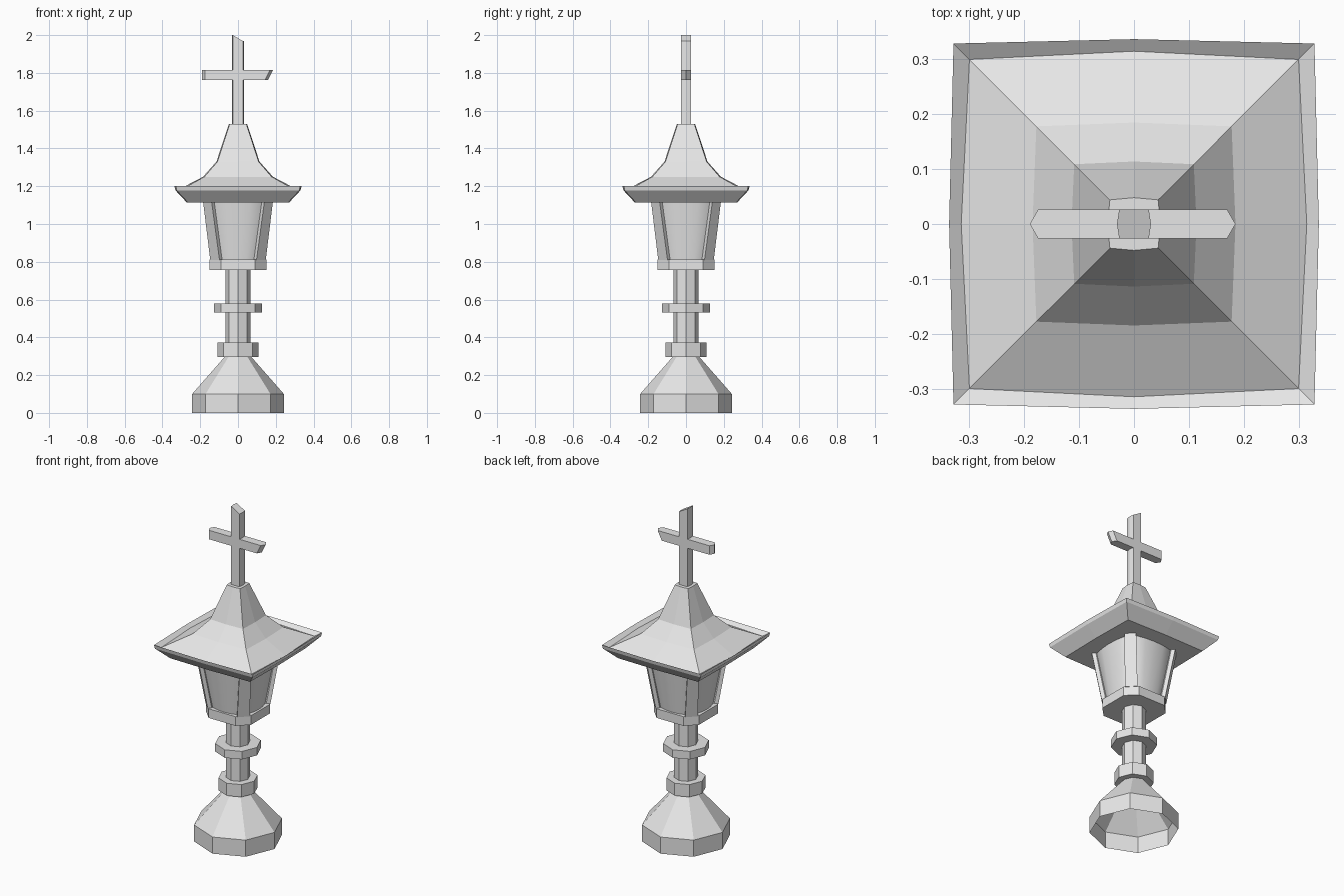
import bpy
import bmesh
from math import sin, cos, tau

if "Cube" in bpy.data.objects:
    bpy.data.objects.remove(bpy.data.objects["Cube"])

stone = bpy.data.materials.new("grey_stone")
stone.use_nodes = True
GREY = (0.8, 0.8, 0.8, 1)
stone.diffuse_color = GREY
stone.node_tree.nodes["Principled BSDF"].inputs["Base Color"].default_value = GREY


def loft(name, rings, bottom=True, top=True, smooth=False):
    """Skin a stack of equal-sized closed rings of 3D points."""
    bm = bmesh.new()
    loops = [[bm.verts.new(p) for p in ring] for ring in rings]
    n = len(loops[0])
    for low, high in zip(loops, loops[1:]):
        for i in range(n):
            j = (i + 1) % n
            bm.faces.new((low[i], low[j], high[j], high[i])).smooth = smooth
    if bottom:
        bm.faces.new(loops[0][::-1])
    if top:
        bm.faces.new(loops[-1])
    bm.normal_update()
    mesh = bpy.data.meshes.new(name)
    bm.to_mesh(mesh)
    bm.free()
    mesh.materials.append(stone)
    obj = bpy.data.objects.new(name, mesh)
    bpy.context.collection.objects.link(obj)
    return obj


def octagon(r, z):
    return [(r * cos(tau * i / 8), r * sin(tau * i / 8), z) for i in range(8)]


def four_sides(side, z):
    """Repeat the points of the +x side around the four sides."""
    ring = []
    for c, s in ((1, 0), (0, 1), (-1, 0), (0, -1)):
        ring += [(x * c - y * s, x * s + y * c, z) for x, y in side]
    return ring


def chamfered_square(half, flat, z):
    return four_sides([(half, -flat), (half, flat)], z)


def bowed_square(corner, mid, z):
    return four_sides([(mid, 0), (corner, corner)], z)


# Open-bottomed foot and eight-sided column
loft("foot", [octagon(.243, 0), octagon(.243, .1), octagon(.07, .297)], bottom=False)
loft("column", [octagon(.066, .29), octagon(.066, .77)])
loft("lower_collar", [octagon(.108, .297), octagon(.108, .372)])
loft("upper_collar", [octagon(.126, .532), octagon(.126, .58)])

# Lantern tray, bowed panes and corner posts
loft("lantern_tray", [chamfered_square(.15, .09, .757), chamfered_square(.15, .09, .812)])


def pane_ring(half, flat, z):
    steps = [i / 2 for i in range(-2, 3)]
    return four_sides([(half - .018 * t * t, flat * t) for t in steps], z)


loft("lantern_panes", [pane_ring(.138, .088, .81), pane_ring(.178, .13, 1.12)],
     bottom=False, top=False, smooth=True)


def post_ring(half, flat, sx, sy, z):
    pts = [(half, flat), (flat, half), (flat - .014, half - .018),
           (flat - .014, flat - .014), (half - .018, flat - .014)]
    pts = [(x * sx, y * sy, z) for x, y in pts]
    return pts if sx * sy > 0 else pts[::-1]


for fore, sy in (("front", -1), ("back", 1)):
    for hand, sx in (("right", -1), ("left", 1)):
        loft(f"{fore}_{hand}_post", [post_ring(.147, .098, sx, sy, .81),
                                     post_ring(.185, .14, sx, sy, 1.12)])

# Flared roof with a raised lip
loft("roof", [bowed_square(.265, .27, 1.113), bowed_square(.325, .331, 1.178),
              bowed_square(.329, .337, 1.2), bowed_square(.3, .315, 1.182),
              bowed_square(.178, .185, 1.25), bowed_square(.109, .114, 1.33),
              bowed_square(.044, .048, 1.53)])


# Cross: six-sided shaft and arm with pointed and slanted ends
def hexagon(left, right, z):
    d, tip = .026, .015 if right > .1 else .004
    return [(left + tip, -d, z[0]), (right - tip, -d, z[1]), (right, 0, z[1]),
            (right - tip, d, z[1]), (left + tip, d, z[0]), (left, 0, z[0])]


loft("cross_shaft", [hexagon(-.031, .031, (1.525, 1.525)), hexagon(-.031, .031, (2, 1.968))])
loft("cross_arm", [hexagon(-.19, .158, (1.762, 1.762)), hexagon(-.19, .185, (1.816, 1.816))])
